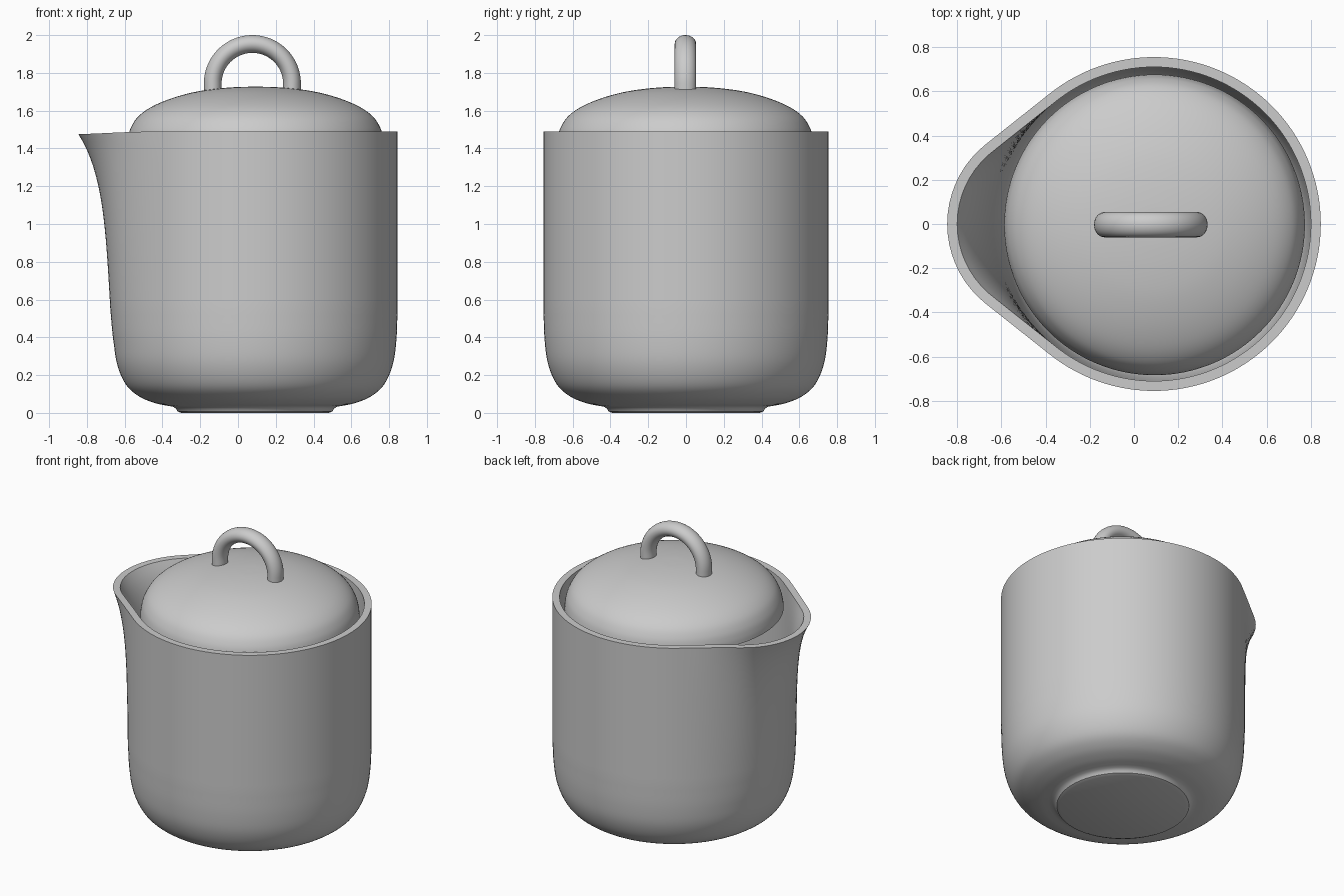
import bpy, bmesh, math
from mathutils import Vector

if "Cube" in bpy.data.objects:
    bpy.data.objects.remove(bpy.data.objects["Cube"])

SEG = 128
CX = 0.09                       # axis of the round body
R, D, TIP = 0.755, 0.475, 0.46  # body radius, spout circle offset and radius


def smooth_curve(pts, n=5):
    """Catmull-Rom curve through 2D points."""
    p = [Vector(q) for q in pts]
    p = [2 * p[0] - p[1]] + p + [2 * p[-1] - p[-2]]
    out = []
    for a, b, c, d in zip(p, p[1:], p[2:], p[3:]):
        for i in range(n):
            t = i / n
            out.append(0.5 * (2 * b + (c - a) * t + (2 * a - 5 * b + 4 * c - d) * t * t
                              + (3 * b - a - 3 * c + d) * t ** 3))
    return [tuple(v) for v in out + [p[-2]]]


def skin(name, rings, close=False):
    """Join equal rings of points into a smooth object, capping both ends."""
    bm = bmesh.new()
    loops = [[bm.verts.new(p) for p in ring] for ring in rings]
    n = len(loops[0])
    for a, b in zip(loops, loops[1:]):
        for i in range(n):
            j = (i + 1) % n
            bm.faces.new((a[i], a[j], b[j], b[i]))
    bm.faces.new(loops[0][::-1])
    bm.faces.new(loops[-1])
    bmesh.ops.recalc_face_normals(bm, faces=bm.faces)
    mesh = bpy.data.meshes.new(name)
    bm.to_mesh(mesh)
    bm.free()
    ob = bpy.data.objects.new(name, mesh)
    bpy.context.collection.objects.link(ob)
    bpy.context.view_layer.objects.active = ob
    ob.select_set(True)
    bpy.ops.object.shade_smooth_by_angle(angle=math.radians(38))
    ob.select_set(False)
    return ob


def bulge(theta, off):
    """Extra radius of the hull of body circle and spout circle, theta measured from -x."""
    big, small = R - off, TIP - off
    t = abs(theta)
    phi = math.acos((big - small) / D)
    if t >= phi:
        return 0.0
    if t >= math.atan2(small * math.sin(phi), D + small * math.cos(phi)):
        return big / math.cos(t - phi) - big
    return D * math.cos(t) + math.sqrt(small ** 2 - (D * math.sin(t)) ** 2) - big


def jug_ring(r, z, off):
    t = min(1, max(0, (z - 0.35) / 1.14))
    w = 0.35 * t + 0.65 * t ** 5
    ring = []
    for i in range(SEG):
        th = -math.pi + 2 * math.pi * i / SEG
        b = bulge(th, off) * w
        rr = r + b
        dip = 0.015 * (b / 0.18) * t ** 8
        ring.append((CX - rr * math.cos(th), rr * math.sin(th), z - dip))
    return ring


# Jug: foot, outer wall with spout, flat rim, inner wall
foot = [(0.39, 0.0), (0.41, 0.008), (0.418, 0.022), (0.435, 0.033)]
outer = smooth_curve([(0.46, 0.037), (0.53, 0.052), (0.61, 0.085), (0.68, 0.145),
                      (0.728, 0.25), (0.748, 0.38), (0.755, 0.55)])
wall = [0.55 + 0.94 * i / 20 for i in range(1, 21)]
inner = smooth_curve([(0.71, 0.55), (0.70, 0.38), (0.68, 0.26), (0.63, 0.17),
                      (0.55, 0.12), (0.40, 0.09)])
rings = [jug_ring(r, z, 0) for r, z in foot + outer]
rings += [jug_ring(R, z, 0) for z in wall]
rings += [jug_ring(R - 0.045, z, 0.045) for z in wall[::-1]]
rings += [jug_ring(r, z, 0.045) for r, z in inner]
skin("jug_body", rings)

# Lid: shallow dome sitting inside the rim
dome = smooth_curve([(0.01, 1.727), (0.1, 1.725), (0.22, 1.715), (0.34, 1.695), (0.46, 1.66),
                     (0.56, 1.615), (0.625, 1.565), (0.66, 1.51), (0.675, 1.46), (0.68, 1.42)])
under = [(0.65, 1.42)] + [(r - 0.03, z - 0.035) for r, z in dome[::-1] if 0.1 < r < 0.66]
skin("lid", [[(0.093 + r * math.cos(2 * math.pi * i / SEG), -0.004 + r * math.sin(2 * math.pi * i / SEG), z)
              for i in range(SEG)] for r, z in dome + under])

# Lid handle: arched oval tube
path = [(math.pi, 1.69)] + [(math.pi * (1 - i / 40), 1.743) for i in range(41)] + [(0, 1.69)]
tube = []
for ang, z0 in path:
    ring = []
    for k in range(32):
        a = 2 * math.pi * k / 32
        rr = 0.21 + 0.047 * math.cos(a)
        ring.append((0.076 + rr * math.cos(ang), -0.003 + 0.057 * math.sin(a), z0 + rr * math.sin(ang)))
    tube.append(ring)
skin("lid_handle", tube)
